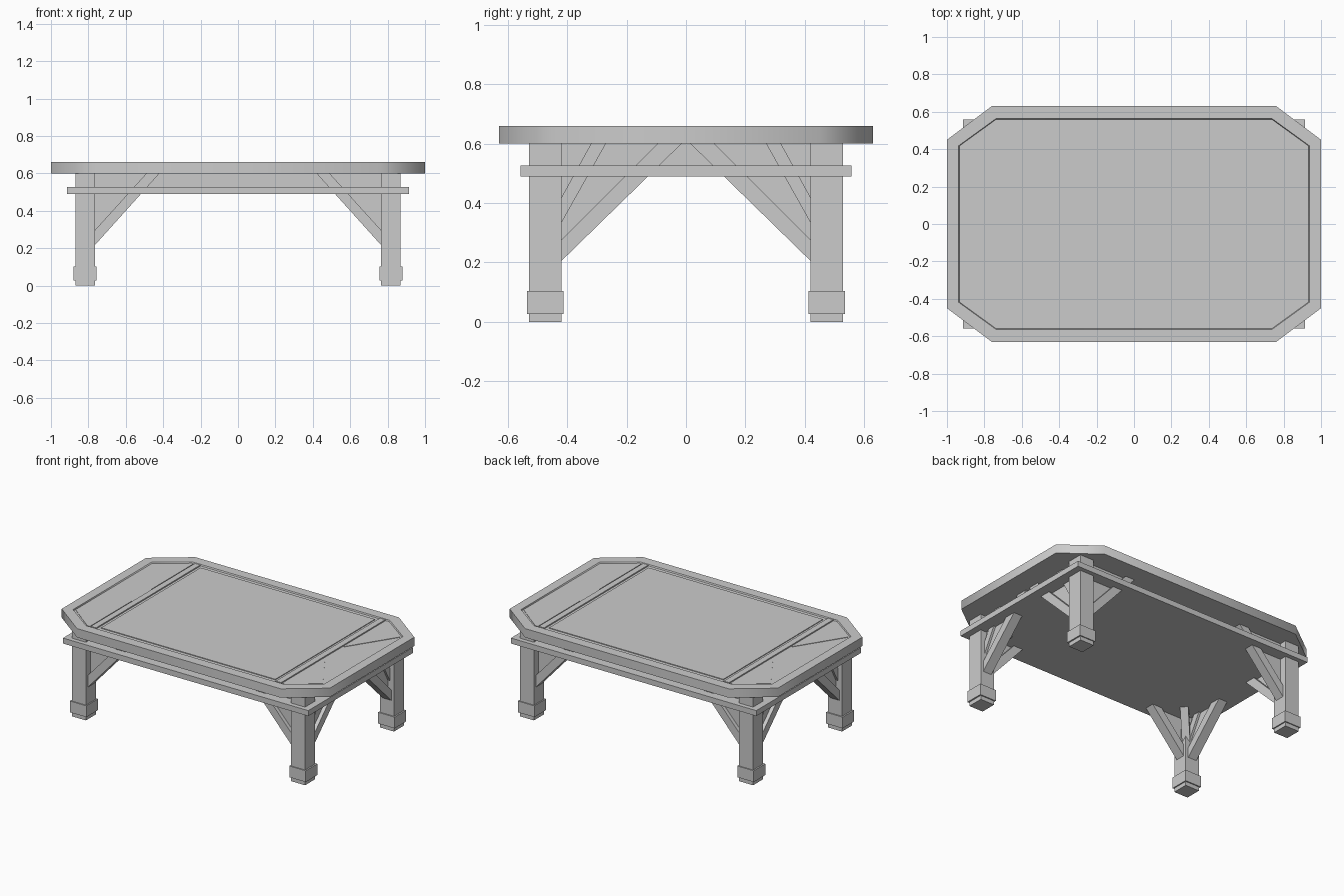
import bpy, bmesh
from math import radians
from mathutils import Vector

cube = bpy.data.objects.get("Cube")
if cube:
    bpy.data.objects.remove(cube, do_unlink=True)

GREY = (0.6, 0.6, 0.6, 1)
wood = bpy.data.materials.new("plain grey")
wood.use_nodes = True
wood.diffuse_color = GREY
wood.node_tree.nodes["Principled BSDF"].inputs["Base Color"].default_value = GREY


def finish(name, bm, mirror=""):
    """Turn a bmesh into an object, optionally mirrored across x and y."""
    bmesh.ops.recalc_face_normals(bm, faces=bm.faces)
    mesh = bpy.data.meshes.new(name)
    bm.to_mesh(mesh)
    bm.free()
    mesh.materials.append(wood)
    obj = bpy.data.objects.new(name, mesh)
    bpy.context.collection.objects.link(obj)
    if mirror:
        mod = obj.modifiers.new("mirror", "MIRROR")
        mod.use_axis = ("x" in mirror, "y" in mirror, False)
        mod.use_mirror_merge = False
    return obj


def prism(profile, origin, u, v, depth):
    """Extrude a 2D profile, laid out along u and v, by the depth vector."""
    bm = bmesh.new()
    o, u, v = Vector(origin), Vector(u), Vector(v)
    face = bm.faces.new([bm.verts.new(o + u * a + v * b) for a, b in profile])
    out = bmesh.ops.extrude_face_region(bm, geom=[face])
    moved = [g for g in out["geom"] if isinstance(g, bmesh.types.BMVert)]
    bmesh.ops.translate(bm, verts=moved, vec=Vector(depth))
    return bm


def box(name, x, y, z, mirror=""):
    rect = [(x[0], y[0]), (x[1], y[0]), (x[1], y[1]), (x[0], y[1])]
    bm = prism(rect, (0, 0, z[0]), (1, 0, 0), (0, 1, 0), (0, 0, z[1] - z[0]))
    return finish(name, bm, mirror)


# Eight-sided top with a raised rim around a shallow recess
TOP, FLOOR = 0.66, 0.652
corner = [(1, 0.45), (0.76, 0.63)]
outline = (corner + [(-x, y) for x, y in reversed(corner)]
           + [(-x, -y) for x, y in corner] + [(x, -y) for x, y in reversed(corner)])
bm = prism(outline, (0, 0, 0.6), (1, 0, 0), (0, 1, 0), (0, 0, TOP - 0.6))
bmesh.ops.recalc_face_normals(bm, faces=bm.faces)
top_face = max(bm.faces, key=lambda f: f.calc_center_median().z)
bmesh.ops.inset_region(bm, faces=[top_face], thickness=0.07)
bmesh.ops.inset_region(bm, faces=[top_face], thickness=0.004, depth=FLOOR - TOP)
table_top = finish("table_top", bm)
bpy.context.view_layer.objects.active = table_top
table_top.select_set(True)
bpy.ops.object.shade_smooth_by_angle(angle=radians(60))
table_top.select_set(False)

# Thin panels set into the recess
box("centre_panel", (-0.65, 0.65), (-0.53, 0.53), (FLOOR - 0.002, FLOOR + 0.005))
box("cross_strip", (0.67, 0.71), (-0.555, 0.555), (FLOOR - 0.002, TOP), "x")
corner_panel = [(0.92, 0.41), (0.74, 0.55), (0.72, 0.55), (0.72, 0.1)]
finish("corner_panel", prism(corner_panel, (0, 0, FLOOR - 0.002), (1, 0, 0), (0, 1, 0),
                             (0, 0, 0.005)), "xy")

# Apron and the slab shelf beneath the top
box("apron", (-0.79, 0.79), (-0.45, 0.45), (0.52, 0.605))
box("shelf_slab", (-0.915, 0.915), (-0.558, 0.558), (0.49, 0.527))

# Legs with foot collars
box("leg", (0.765, 0.87), (0.42, 0.528), (0, 0.605), "xy")
box("foot_collar", (0.757, 0.88), (0.412, 0.535), (0.027, 0.103), "xy")

# Angled braces along the length
UP = (0, 0, 1)
long_brace = [(0.78, 0.2), (0.42, 0.6), (0.49, 0.6), (0.78, 0.28)]
finish("long_brace", prism(long_brace, (0, 0.44, 0), (1, 0, 0), UP, (0, 0.065, 0)), "xy")
long_gusset = [(0.78, 0.25), (0.46, 0.6), (0.78, 0.6)]
finish("long_gusset", prism(long_gusset, (0, 0.465, 0), (1, 0, 0), UP, (0, 0.015, 0)), "xy")

# Angled braces across the width, with a steeper strut behind
side_brace = [(0.43, 0.195), (0.015, 0.6), (0.095, 0.6), (0.43, 0.265)]
finish("side_brace", prism(side_brace, (0.785, 0, 0), (0, 1, 0), UP, (0.065, 0, 0)), "xy")
side_strut = [(0.43, 0.315), (0.27, 0.6), (0.32, 0.6), (0.43, 0.4)]
finish("side_strut", prism(side_strut, (0.795, 0, 0), (0, 1, 0), UP, (0.045, 0, 0)), "xy")
side_gusset = [(0.43, 0.23), (0.05, 0.6), (0.43, 0.6)]
finish("side_gusset", prism(side_gusset, (0.81, 0, 0), (0, 1, 0), UP, (0.015, 0, 0)), "xy")

# Diagonal braces from each leg toward the middle
inward = Vector((-1, -1, 0)).normalized()
across = Vector((1, -1, 0)).normalized() * 0.05
diagonal = [(-0.03, 0.29), (0.21, 0.6), (0.14, 0.6), (-0.03, 0.38)]
start = Vector((0.775, 0.43, 0)) - across / 2
finish("diagonal_brace", prism(diagonal, start, inward, UP, across), "xy")
